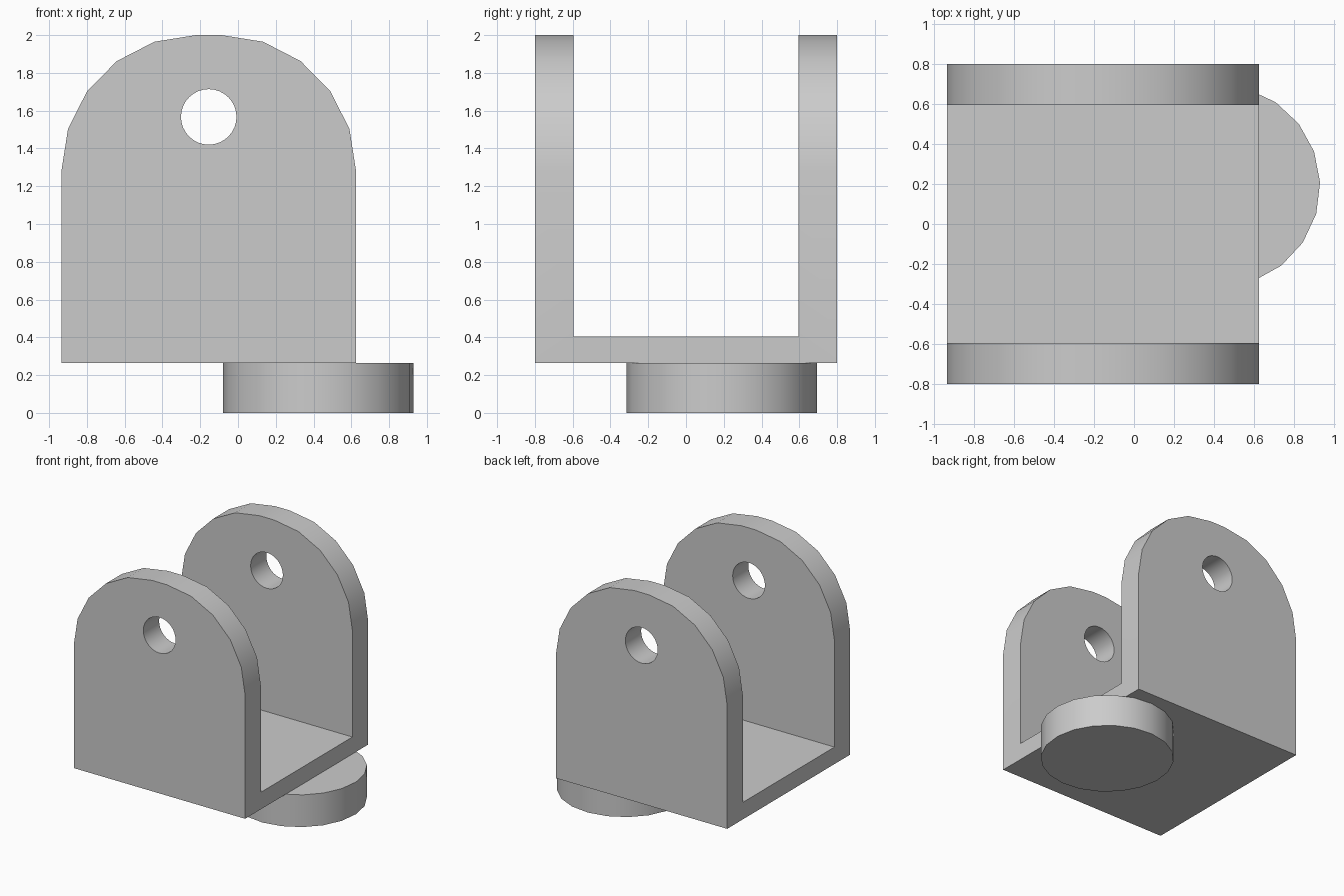
import bpy, bmesh
from math import sin, cos, pi, radians

if "Cube" in bpy.data.objects:
    bpy.data.objects.remove(bpy.data.objects["Cube"])

grey = bpy.data.materials.new("plain grey")
grey.use_nodes = True
GREY = (0.6, 0.6, 0.6, 1)
grey.diffuse_color = GREY
grey.node_tree.nodes["Principled BSDF"].inputs["Base Color"].default_value = GREY

MID_X = -0.155       # centre line of the clevis
BASE_Z = 0.265       # underside of the clevis


def prism(name, outline, direction):
    """Extrude a closed outline along a direction into a solid object."""
    bm = bmesh.new()
    face = bm.faces.new([bm.verts.new(p) for p in outline])
    extruded = bmesh.ops.extrude_face_region(bm, geom=[face])["geom"]
    moved = [v for v in extruded if isinstance(v, bmesh.types.BMVert)]
    bmesh.ops.translate(bm, verts=moved, vec=direction)
    bmesh.ops.recalc_face_normals(bm, faces=bm.faces)
    mesh = bpy.data.meshes.new(name)
    bm.to_mesh(mesh)
    bm.free()
    mesh.materials.append(grey)
    obj = bpy.data.objects.new(name, mesh)
    bpy.context.collection.objects.link(obj)
    return obj


def activate(obj):
    bpy.ops.object.select_all(action="DESELECT")
    obj.select_set(True)
    bpy.context.view_layer.objects.active = obj


def cut(target, cutter):
    """Subtract the cutter and discard it."""
    cutter.hide_render = True
    mod = target.modifiers.new("cut", "BOOLEAN")
    mod.operation, mod.solver, mod.object = "DIFFERENCE", "EXACT", cutter
    activate(target)
    bpy.ops.object.modifier_apply(modifier=mod.name)
    bpy.data.objects.remove(cutter)


def circle(radius, sides, start=0):
    angles = [start + 2 * pi * i / sides for i in range(sides)]
    return [(radius * cos(a), radius * sin(a)) for a in angles]


# Clevis: block with two rounded top corners
half, flat, spring = 0.78, 0.068, 1.28
arc = [(flat + (half - flat) * cos(radians(a)), spring + 0.72 * sin(radians(a)))
       for a in range(0, 91, 18)]
right_half = [(half, BASE_Z)] + arc
profile = right_half + [(-x, z) for x, z in reversed(right_half)]
clevis = prism("clevis_bracket", [(MID_X + x, -0.8, z) for x, z in profile], (0, 1.6, 0))

# Open channel between the two ears
channel = [(-1.5, -0.595, 0.405), (-1.5, 0.595, 0.405), (-1.5, 0.595, 2.5), (-1.5, -0.595, 2.5)]
cut(clevis, prism("channel_cutter", channel, (3, 0, 0)))

# Pin hole through both ears
hole = [(MID_X + x, -1, 1.567 + z) for x, z in circle(0.147, 32)]
cut(clevis, prism("pin_hole_cutter", hole, (0, 2, 0)))

# Offset round boss under the floor
boss = prism("round_boss", [(0.425 + x, 0.19 + y, 0) for x, y in circle(0.505, 20, radians(2))],
             (0, 0, BASE_Z))

for part in (clevis, boss):
    activate(part)
    bpy.ops.object.shade_smooth_by_angle(angle=radians(30))
